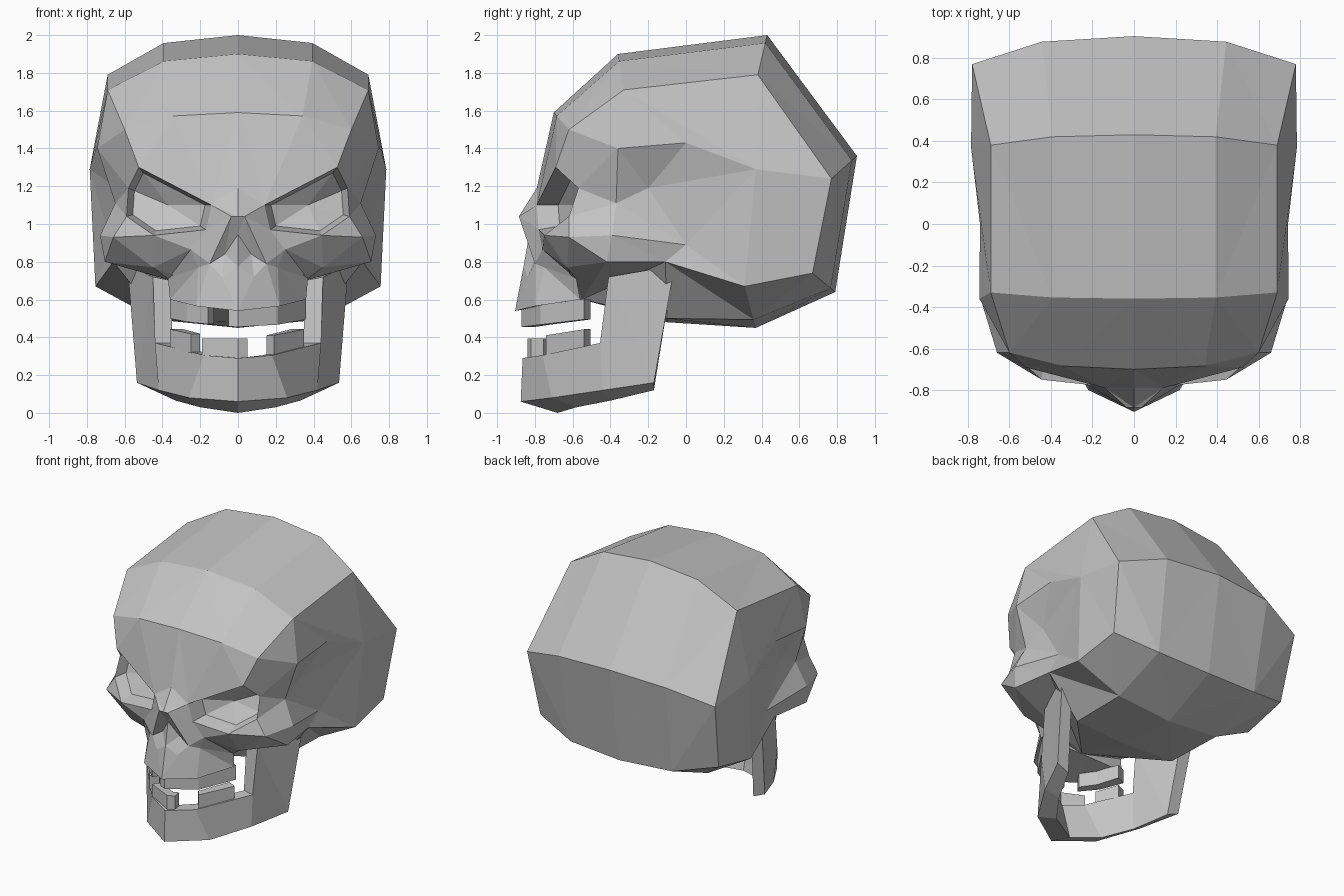
import bpy
import bmesh
from mathutils import Vector as V

cube = bpy.data.objects.get("Cube")
if cube:
    bpy.data.objects.remove(cube)

bone = bpy.data.materials.new("bone_grey")
bone.use_nodes = True
bone.diffuse_color = (0.55, 0.55, 0.55, 1)
bone.node_tree.nodes["Principled BSDF"].inputs["Base Color"].default_value = bone.diffuse_color


def points(*coords):
    return [V(c) for c in coords]


def strip(tris, row_a, row_b, closed=False):
    """Zip two rows of points together with triangles along the shorter diagonals."""
    if closed:
        row_a, row_b = row_a + row_a[:1], row_b + row_b[:1]
    i = j = 0
    end_a, end_b = len(row_a) - 1, len(row_b) - 1
    while i < end_a or j < end_b:
        if j == end_b or (i < end_a and
                          (row_a[i + 1] - row_b[j]).length <= (row_a[i] - row_b[j + 1]).length):
            tris.append((row_a[i], row_a[i + 1], row_b[j]))
            i += 1
        else:
            tris.append((row_a[i], row_b[j + 1], row_b[j]))
            j += 1


def fan(tris, tip, ring):
    strip(tris, ring, [tip])


def build(name, faces, mirrored=False):
    """Make a flat shaded object from faces, optionally doubled across x = 0."""
    bm = bmesh.new()
    for side in ((1, -1) if mirrored else (1,)):
        for face in faces:
            bm.faces.new([bm.verts.new((p.x * side, p.y, p.z)) for p in face])
    bmesh.ops.remove_doubles(bm, verts=bm.verts, dist=0.0005)
    bmesh.ops.dissolve_degenerate(bm, edges=bm.edges, dist=0.0005)
    bmesh.ops.recalc_face_normals(bm, faces=bm.faces)
    mesh = bpy.data.meshes.new(name)
    bm.to_mesh(mesh)
    bm.free()
    mesh.materials.append(bone)
    obj = bpy.data.objects.new(name, mesh)
    bpy.context.collection.objects.link(obj)


skull = []

# Cranium: centre line and side line profiles, with a rounded line between
centre = points((0, -.7, 1.59), (0, -.36, 1.9), (0, .43, 2), (0, .905, 1.36),
                (0, .79, .64), (0, .37, .45))
side = points((.6, -.62, 1.5), (.69, -.33, 1.71), (.69, .38, 1.79), (.78, .77, 1.24),
              (.74, .67, .74), (.755, .31, .67))
middle = []
for c, s in zip(centre, side):
    m = c.lerp(s, .2)
    m.x = s.x * .57
    middle.append(m)
strip(skull, centre, middle)
strip(skull, middle, side)

# Temple landmarks and the bulging side wall
bulge, temple_front, temple_back, hollow, arch_end = points(
    (.785, .37, 1.29), (.745, -.36, 1.4), (.742, 0, 1.43), (.64, -.2, 1.19), (.67, 0, .89))
fan(skull, bulge, side[1:] + [arch_end, hollow, temple_back, side[1]])

# Eye socket rim, from the inner brow around to the inner lower corner
brow_in, brow_out, rim_out, rim_low_out, rim_low, rim_low_in = rim = points(
    (.14, -.79, 1.1), (.525, -.69, 1.3), (.58, -.57, 1.19),
    (.59, -.62, 1.04), (.445, -.75, .94), (.17, -.78, .97))
eye_back = V((.37, -.57, 1.1))
inner_rim = [p.lerp(eye_back, .15) + V((0, .08, 0)) for p in rim]
strip(skull, rim, inner_rim, closed=True)
fan(skull, eye_back, inner_rim + inner_rim[:1])

# Forehead
brow_mid = V((0, -.79, 1.19))
strip(skull, [centre[0], middle[0], side[0]], [brow_mid, brow_in, brow_out])

# Cheekbone and temple hollow
socket_side, cheek_side, cheek_front = points((.65, -.37, 1.11), (.73, -.39, .94), (.66, -.62, .93))
arch_low, cheek_low, cheek_under, cheek_in, jaw_root, canine = points(
    (.66, -.11, .8), (.705, -.42, .8), (.45, -.63, .77), (.25, -.76, .865), (.37, -.58, .71),
    (.21, -.75, .77))
nose_wing = V((.15, -.8, .79))
skull += [
    (side[0], side[1], temple_front),
    (side[1], temple_front, temple_back),
    (side[0], temple_front, rim_out, brow_out),
    (temple_front, rim_out, socket_side),
    (temple_front, temple_back, hollow),
    (temple_front, hollow, socket_side),
    (hollow, arch_end, socket_side),
    (socket_side, arch_end, cheek_side),
    (socket_side, rim_out, rim_low_out),
    (socket_side, rim_low_out, cheek_front, cheek_side),
    (rim_low_out, rim_low, cheek_front),
    (rim_low_in, rim_low, cheek_in),
    (cheek_under, cheek_in, jaw_root),
    (cheek_in, canine, jaw_root),
    (cheek_in, canine, nose_wing),
    (arch_end, arch_low, side[5]),
    (arch_low, side[5], middle[5]),
]
strip(skull, [arch_end, cheek_side, cheek_front, rim_low],
      [arch_low, cheek_low, cheek_under, cheek_in])

# Nose bridge and nasal opening
bridge, bridge_side, nose_top, nose_low, nose_base, nose_deep = points(
    (0, -.885, 1.04), (.035, -.885, 1.04), (0, -.83, .945),
    (.085, -.84, .72), (0, -.86, .775), (.07, -.79, .84))
strip(skull, [brow_mid, brow_in, rim_low_in], [bridge, bridge_side])
skull += [(bridge, bridge_side, nose_top), (bridge_side, rim_low_in, cheek_in, nose_wing)]
fan(skull, nose_deep, [nose_top, bridge_side, nose_wing, nose_low, nose_base, nose_top])

# Upper jaw, palate and skull base
gum = points((0, -.905, .54), (.22, -.8, .565), (.36, -.56, .6))
palate, base, base_side = points((0, -.55, .6), (0, -.1, .48), (.42, -.1, .5))
strip(skull, [nose_base, nose_low, nose_wing, canine, jaw_root], gum)
fan(skull, palate, gum)
strip(skull, [gum[2], jaw_root, cheek_under, cheek_low, arch_low, base_side, centre[5]],
      [palate, base])
skull += [(arch_low, middle[5], base_side), (middle[5], centre[5], base_side)]
build("skull", skull, mirrored=True)

# Lower jaw: cross-sections from the chin to the rear of the flared upright branch,
# each running outer low, outer top, inner top, inner low
sections = [
    points((0, -.875, .06), (0, -.865, .29), (0, -.76, .29), (0, -.68, 0)),
    points((.26, -.71, .08), (.18, -.76, .305), (.13, -.68, .305), (.2, -.58, .03)),
    points((.42, -.44, .12), (.44, -.455, .37), (.35, -.43, .37), (.33, -.4, .065)),
    points((.535, -.17, .16), (.45, -.41, .72), (.35, -.4, .7), (.44, -.17, .12)),
    points((.535, -.17, .16), (.585, -.06, .78), (.49, -.07, .74), (.44, -.17, .12)),
]
jaw = [tuple(sections[-1])]
for near, far in zip(sections, sections[1:]):
    for k in range(4):
        n = (k + 1) % 4
        quad = [near[k], near[n], far[n], far[k]]
        corners = [p for i, p in enumerate(quad) if p not in quad[:i]]
        if len(corners) > 2:
            jaw.append(tuple(corners))
build("lower_jaw", jaw, mirrored=True)


def tooth_row(name, arch, low, high, low_rise=0.0, high_rise=0.0):
    """Curved block of teeth whose ends may rise towards the back."""
    rings = []
    for x, y in arch:
        back = y + .87
        ix, iy = x * .8, y + .07 - abs(x) * .1
        z0, z1 = low + back * low_rise, high + back * high_rise
        rings.append(points((x, y, z0), (x, y, z1), (ix, iy, z1), (ix, iy, z0)))
    faces = [tuple(rings[0]), tuple(rings[-1])]
    for a, b in zip(rings, rings[1:]):
        faces += [(a[k], a[k - 1], b[k - 1], b[k]) for k in range(4)]
    build(name, faces)


# Teeth, with uneven gaps
tooth_row("upper_teeth_right", [(-.36, -.54), (-.27, -.69), (-.16, -.79)], .46, .575, .12, .08)
tooth_row("upper_teeth_left", [(-.05, -.85), (0, -.87), (.21, -.77), (.36, -.54)],
          .455, .57, .12, .1)
tooth_row("lower_teeth_right", [(-.36, -.54), (-.25, -.69)], .28, .39, .2, .16)
tooth_row("lower_teeth_front", [(-.19, -.75), (0, -.84), (.05, -.82)], .27, .395)
tooth_row("lower_teeth_left", [(.19, -.74), (.35, -.54)], .28, .39, .2, .16)
